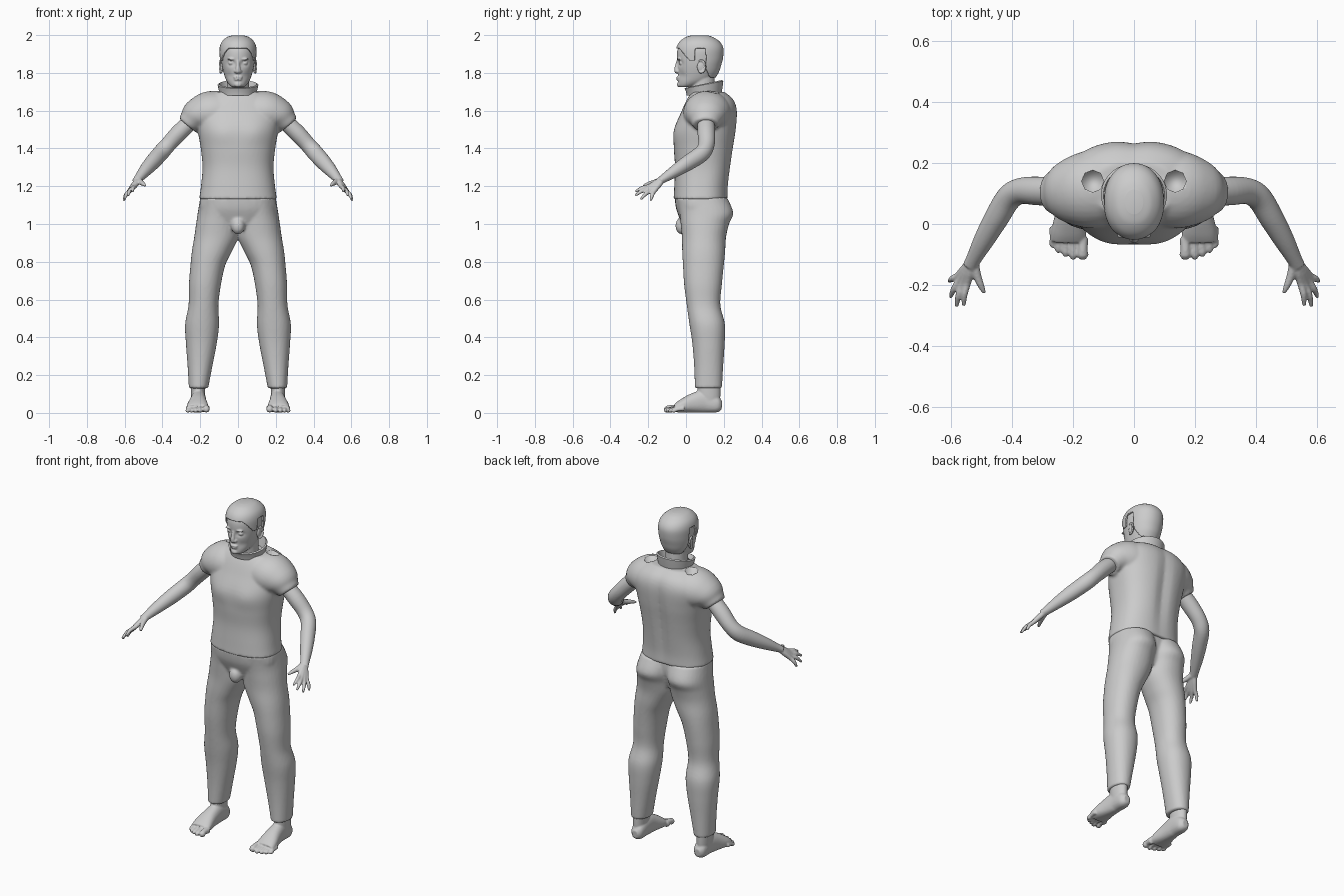
import bpy, bmesh, math
from mathutils import Vector, Matrix


def spline(pts, k):
    """Catmull-Rom interpolation of equal-length tuples."""
    out = []
    for i in range(len(pts) - 1):
        a, b, c, d = (pts[max(i - 1, 0)], pts[i], pts[i + 1], pts[min(i + 2, len(pts) - 1)])
        for j in range(k):
            t = j / k
            out.append([0.5 * (2 * q + (r - p) * t + (2 * p - 5 * q + 4 * r - s) * t * t
                               + (3 * q - p - 3 * r + s) * t ** 3) for p, q, r, s in zip(a, b, c, d)])
    return out + [list(pts[-1])]


def loft(bm, pts, flat=False, p=2.0, n=32, k=5):
    """Closed tube through (x, y, z, ra, rb); flat keeps the rings horizontal."""
    pts = spline(pts, k)
    rings = []
    for i, (x, y, z, ra, rb) in enumerate(pts):
        u, v = Vector((1, 0, 0)), Vector((0, 1, 0))
        if not flat:
            t = Vector(pts[min(i + 1, len(pts) - 1)][:3]) - Vector(pts[max(i - 1, 0)][:3])
            u = t.cross(Vector((0, 0, 1))).normalized()
            v = u.cross(t).normalized()
        ring = []
        for j in range(n):
            a = 2 * math.pi * j / n
            c, s = math.cos(a), math.sin(a)
            c, s = (math.copysign(abs(w) ** (2 / p), w) for w in (c, s))
            ring.append(bm.verts.new(Vector((x, y, z)) + u * c * max(ra, .002) + v * s * max(rb, .002)))
        rings.append(ring)
    for r, q in zip(rings, rings[1:]):
        for j in range(n):
            bm.faces.new((r[j], r[(j + 1) % n], q[(j + 1) % n], q[j]))
    bm.faces.new(rings[0][::-1])
    bm.faces.new(rings[-1])


def slab(z, hw, front, back, x=0):
    return (x, (front + back) / 2, z, hw, (back - front) / 2)


def ball(bm, c, r):
    bmesh.ops.create_uvsphere(bm, u_segments=24, v_segments=14, radius=1,
                              matrix=Matrix.Translation(c) @ Matrix.Diagonal((*r, 1)))


def finish(bm, name, voxel=0, smooth=0, mirror=False):
    bmesh.ops.recalc_face_normals(bm, faces=bm.faces)
    for f in bm.faces:
        f.smooth = True
    me = bpy.data.meshes.new(name)
    bm.to_mesh(me)
    bm.free()
    ob = bpy.data.objects.new(name, me)
    bpy.context.collection.objects.link(ob)
    if voxel:
        m = ob.modifiers.new("blend", 'REMESH')
        m.mode, m.voxel_size, m.use_smooth_shade = 'VOXEL', voxel, True
    if smooth:
        m = ob.modifiers.new("soften", 'SMOOTH')
        m.factor, m.iterations = 0.5, smooth
    if mirror:
        m = ob.modifiers.new("mirror", 'MIRROR')
        m.use_mirror_merge = False
    return ob


def bump(x, z, cx, cz, sx, sz):
    return math.exp(-((x - cx) / sx) ** 2 - ((z - cz) / sz) ** 2)


# Shirt: torso blended with two short sleeves
bm = bmesh.new()
loft(bm, [slab(*s) for s in ((1.13, .206, -.066, .222), (1.2, .196, -.062, .224), (1.3, .188, -.058, .237),
                             (1.4, .197, -.064, .252), (1.5, .214, -.062, .267), (1.6, .225, -.022, .272),
                             (1.66, .19, .005, .252), (1.7, .13, .03, .205))], True, 2.4, 64)
for v in bm.verts:
    if v.co.y > .1:   # spine groove
        v.co.y -= .014 * bump(v.co.x, v.co.z, 0, 1.42, .035, .25)
    else:             # chest
        v.co.y -= .006 * bump(abs(v.co.x), v.co.z, .09, 1.48, .06, .06)
for s in (1, -1):
    loft(bm, [(s * .05, .12, 1.585, .125, .115), (s * .15, .112, 1.587, .127, .116),
              (s * .215, .107, 1.57, .107, .094), (s * .25, .105, 1.542, .08, .068),
              (s * .268, .105, 1.522, .067, .057)])
shirt = finish(bm, "shirt", .008, 4)

# Small octagonal openings on top of the shoulders
bm = bmesh.new()
for s in (1, -1):
    bmesh.ops.create_cone(bm, cap_ends=True, segments=8, radius1=.036, radius2=.036, depth=.06,
                          matrix=Matrix.Translation((s * .135, .14, 1.695)))
cutter = finish(bm, "shoulder_cutter")
cutter.hide_render = True
cutter.hide_set(True)
cutter.display_type = 'WIRE'
m = shirt.modifiers.new("openings", 'BOOLEAN')
m.object, m.operation = cutter, 'DIFFERENCE'

# Stand-up collar, higher at the back
bm = bmesh.new()
rings = []
for sc, z, tilt in ((.96, 1.68, 0), (1, 1.70, 0), (1.08, 1.737, .02), (1, 1.742, .02), (.84, 1.70, 0)):
    rings.append([bm.verts.new((.1 * sc * math.cos(a), .095 + .095 * sc * math.sin(a), z + tilt * math.sin(a)))
                  for a in (2 * math.pi * i / 48 for i in range(48))])
for r, q in zip(rings, rings[1:] + rings[:1]):
    for j in range(48):
        bm.faces.new((r[j], r[(j + 1) % 48], q[(j + 1) % 48], q[j]))
collar = finish(bm, "collar")
bpy.context.view_layer.objects.active = collar
collar.select_set(True)
bpy.ops.object.shade_smooth_by_angle(angle=math.radians(40))

# Trousers: pelvis and two legs given as (z, inner x, outer x, front y, back y)
leg = [(1.14, -.02, .2, -.05, .218), (1.06, -.01, .213, -.035, .25), (1.0, -.008, .222, -.028, .228),
       (.93, -.002, .232, -.022, .212), (.85, .035, .245, -.02, .207), (.78, .068, .252, -.016, .2),
       (.68, .09, .26, -.01, .19), (.57, .104, .262, .004, .182), (.47, .1, .28, .018, .206),
       (.37, .112, .276, .033, .205), (.25, .135, .267, .043, .197), (.13, .158, .26, .047, .19)]
bm = bmesh.new()
for s in (1, -1):
    loft(bm, [slab(z, (o - i) / 2, f, b, s * (i + o) / 2) for z, i, o, f, b in leg], True, 2.15)
loft(bm, [slab(*s) for s in ((1.14, .2, -.06, .205), (1.08, .205, -.052, .205), (1.02, .18, -.03, .19),
                             (.97, .1, -.01, .17))], True, 2.4)
ball(bm, (0, -.022, .99), (.036, .034, .045))
finish(bm, "trousers", .008, 3)

# Head and neck
skull = [(1.724, .028, -.034, .02), (1.735, .044, -.041, .07), (1.76, .062, -.041, .13),
         (1.8, .076, -.041, .16), (1.84, .085, -.044, .174), (1.88, .089, -.048, .184),
         (1.92, .089, -.045, .186), (1.955, .077, -.028, .168), (1.98, .05, .005, .132), (1.99, .02, .04, .1)]
bm = bmesh.new()
loft(bm, [slab(*s) for s in skull], True, 2.1, 64)
for v in bm.verts:
    if v.co.y < .04:   # eye sockets and cheeks
        v.co.y += .014 * bump(abs(v.co.x), v.co.z, .036, 1.852, .018, .014)
        v.co.y += .006 * bump(abs(v.co.x), v.co.z, .045, 1.785, .02, .02)
loft(bm, [(0, .1, 1.62, .07, .07), (0, .09, 1.7, .06, .066), (0, .085, 1.79, .06, .066)], True)
loft(bm, [(0, -.04, 1.87, .009, .008), (0, -.047, 1.84, .01, .01), (0, -.051, 1.812, .014, .012),
          (0, -.043, 1.8, .012, .008)], n=16)
ball(bm, (0, -.041, 1.777), (.024, .01, .006))
ball(bm, (0, -.04, 1.765), (.021, .01, .006))
ball(bm, (0, -.036, 1.738), (.02, .012, .014))
for s in (1, -1):
    ball(bm, (s * .013, -.043, 1.808), (.009, .011, .008))
    ball(bm, (s * .036, -.025, 1.852), (.015, .012, .011))
    ball(bm, (s * .034, -.038, 1.873), (.024, .01, .006))
finish(bm, "head", .0045, 2)

# Ears: flat disc with a raised rim
bm = bmesh.new()
ball(bm, (.085, .078, 1.832), (.009, .02, .03))
rim = [(.091 + .004 * math.sin(a), .08 + .022 * math.sin(a), 1.834 + .032 * math.cos(a), .006, .006)
       for a in (math.radians(d) for d in range(-30, 211, 30))]
loft(bm, rim, n=12, k=3)
finish(bm, "ears", .004, 1, True)

# Hair: shell over the skull with the face and ear areas removed
bm = bmesh.new()
loft(bm, [slab(z + (.009 if z > 1.9 else 0), w + .009, f - .007, b + .012) for z, w, f, b in skull],
     True, 2.1, 112, 10)


def is_hair(c):
    behind_ear = c.y > .105 + max(0, 1.82 - c.z) * .5
    sideburn = c.z > 1.862 and -.045 + (1.94 - c.z) * .8 < c.y < .05
    return c.z > 1.775 and (c.z > 1.928 or behind_ear or sideburn)


bmesh.ops.delete(bm, geom=[f for f in bm.faces if not is_hair(f.calc_center_median())], context='FACES')
hair = finish(bm, "hair", 0, 4)
m = hair.modifiers.new("thickness", 'SOLIDIFY')
m.thickness, m.offset = .009, -1

# Arms with hands
bm = bmesh.new()
loft(bm, [(.235, .105, 1.555, .044, .042), (.31, .108, 1.485, .047, .045), (.37, .108, 1.42, .043, .042),
          (.41, .085, 1.375, .042, .044), (.45, .02, 1.33, .04, .042), (.49, -.05, 1.285, .034, .034),
          (.525, -.115, 1.243, .025, .023), (.537, -.14, 1.228, .025, .018)])
for base, tip in (((.546, -.195, 1.2), (.557, -.268, 1.172)), ((.56, -.198, 1.188), (.581, -.27, 1.15)),
                  ((.571, -.187, 1.178), (.601, -.24, 1.13)), ((.577, -.17, 1.172), (.605, -.188, 1.122))):
    b, t = Vector(base), Vector(tip)
    mid = b.lerp(t, .5) + Vector((.004, 0, .005))
    loft(bm, [(.527, -.12, 1.24, .015, .014), (*b.lerp(Vector((.527, -.12, 1.24)), .5), .015, .015),
              (*b, .012, .012), (*mid, .0105, .0105), (*t, .006, .006)], n=16)
loft(bm, [(.522, -.125, 1.235, .014, .014), (.515, -.165, 1.222, .014, .014),
          (.502, -.2, 1.212, .011, .011), (.49, -.226, 1.203, .006, .006)], n=16)
finish(bm, "arms", .0045, 2, True)

# Bare feet with five toes
bm = bmesh.new()
loft(bm, [(.21, .122, .03, .032, .055), (.212, .122, .09, .036, .06), (.212, .122, .2, .042, .062)], True)
loft(bm, [(.208, .19, .04, .018, .022), (.208, .165, .043, .036, .042), (.208, .1, .06, .039, .059),
          (.211, .04, .052, .045, .052), (.214, -.02, .036, .056, .036), (.214, -.055, .024, .057, .023)], p=2.3)
for x, y, r in ((.168, -.108, .019), (.199, -.108, .014), (.224, -.099, .013), (.247, -.087, .0125), (.266, -.07, .012)):
    loft(bm, [(x, y + .06, .024, r, r * 1.1), (x, y + .022, r + .006, r * .85, r * .85),
              (x, y + .006, r, r, r * .95), (x, y - .008, r * .9, r * .5, r * .5)], n=16)
finish(bm, "feet", .005, 2, True)
